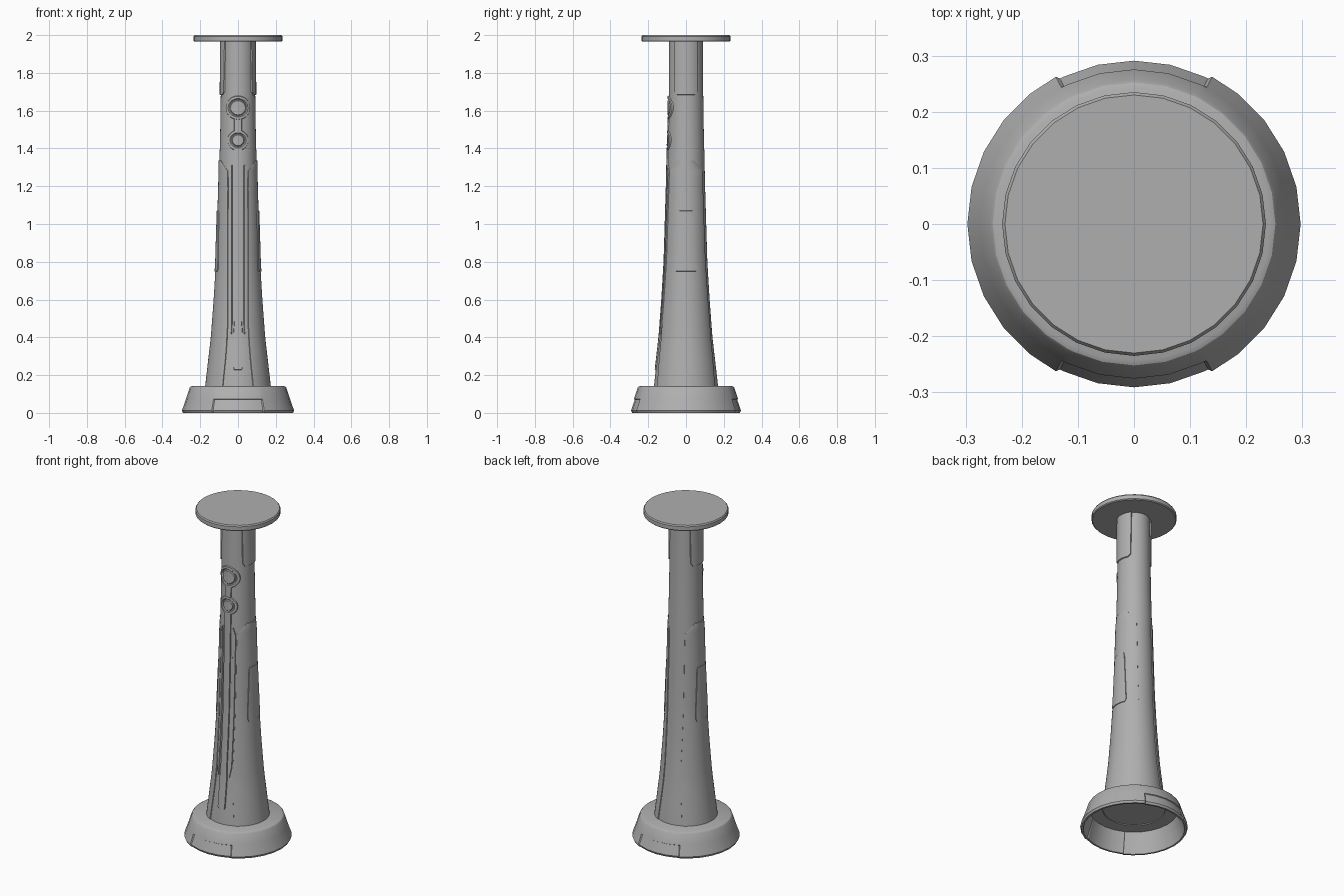
import bpy, bmesh
from math import sin, cos, asin, atan2, sqrt, pi, radians

if "Cube" in bpy.data.objects:
    bpy.data.objects.remove(bpy.data.objects["Cube"])

BODY = [(0.175 - .004, .12), (.170, .14), (.154, .28), (.140, .40), (.125, .60), (.113, .80),
        (.107, 1.0), (.101, 1.2), (.098, 1.34), (.094, 1.5), (.091, 1.7), (.089, 1.97)]

# One dark grey for the whole model
GREY = bpy.data.materials.new("dark_grey")
GREY.diffuse_color = (.43, .43, .43, 1)
GREY.use_nodes = True
GREY.node_tree.nodes["Principled BSDF"].inputs["Base Color"].default_value = GREY.diffuse_color


def body_r(z):
    """Column radius at height z."""
    for (r0, z0), (r1, z1) in zip(BODY, BODY[1:]):
        if z <= z1:
            return r0 + (r1 - r0) * (z - z0) / (z1 - z0)
    return BODY[-1][0]


def finish(name, bm):
    bmesh.ops.remove_doubles(bm, verts=bm.verts, dist=1e-5)
    bmesh.ops.recalc_face_normals(bm, faces=bm.faces)
    me = bpy.data.meshes.new(name)
    bm.to_mesh(me)
    bm.free()
    me.materials.append(GREY)
    ob = bpy.data.objects.new(name, me)
    bpy.context.collection.objects.link(ob)
    bpy.ops.object.select_all(action='DESELECT')
    ob.select_set(True)
    bpy.context.view_layer.objects.active = ob
    bpy.ops.object.shade_smooth_by_angle(angle=radians(25))
    return ob


def grid(bm, rows, wrap=False):
    """Skin a list of point rows with quads."""
    vs = [[bm.verts.new(p) for p in row] for row in rows]
    n = len(vs[0])
    for a, b in zip(vs, vs[1:]):
        for i in range(n if wrap else n - 1):
            j = (i + 1) % n
            bm.faces.new((a[i], a[j], b[j], b[i]))


def lathe(name, profile, seg, extra=()):
    """Revolve a profile; extra holds additional angles in degrees."""
    angles = sorted([2 * pi * i / seg for i in range(seg)] + [radians(a) for a in extra])
    bm = bmesh.new()
    grid(bm, [[(r * cos(a), r * sin(a), z) for a in angles] for r, z in profile], True)
    return finish(name, bm)


def on_body(u, z, lift, az=0, spread=0):
    """Point on the column, u sideways from the azimuth (0 = front)."""
    r = body_r(z)
    a = asin(max(-1, min(1, u / r))) - pi / 2 + az + spread / r
    return ((r + lift) * cos(a), (r + lift) * sin(a), z)


def strip(name, outline, lift, az=0, cols=10, bevel=.004):
    """Raised plate with sloped rims hugging the column; outline rows are (z, u0, u1)."""
    rows = []
    for (z0, a0, b0), (z1, a1, b1) in zip(outline, outline[1:]):
        n = max(1, round((z1 - z0) / .05))
        rows += [(z0 + (z1 - z0) * k / n, a0 + (a1 - a0) * k / n, b0 + (b1 - b0) * k / n)
                 for k in range(n)]
    rows.append(outline[-1])

    def line(row, dz=0):
        z, a, b = row
        pts = [on_body(a + (b - a) * (1 - cos(pi * k / cols)) / 2, z + dz,
                       -.003 if dz else lift, az) for k in range(cols + 1)]
        return ([on_body(a, z + dz, -.003, az, -bevel)] + pts
                + [on_body(b, z + dz, -.003, az, bevel)])
    bm = bmesh.new()
    grid(bm, [line(rows[0], -bevel)] + [line(r) for r in rows] + [line(rows[-1], bevel)])
    return finish(name, bm)


def dial(name, zc, ro, ri):
    """Ring with an inset button on the front of the column."""
    prof = [(ro + .002, -.003), (ro - .003, .006), (ri + .004, .006), (ri, .001),
            (ri - .004, .001), (ri - .008, .006), (ri * .4, .006), (.0005, .006)]
    bm = bmesh.new()
    grid(bm, [[on_body(r * cos(2 * pi * i / 32), zc + r * sin(2 * pi * i / 32), l)
               for i in range(32)] for r, l in prof], True)
    return finish(name, bm)


# Column and top plate
lathe("column", [(0, .125)] + [(BODY[0][0], .125)] + BODY[1:] + [(0, 1.97)], 64)
lathe("top_plate", [(0, 1.965), (.230, 1.965), (.235, 1.97), (.235, 1.993), (.230, 2), (0, 2)], 28)

# Hollow flared base with shallow cut-ins at front and back
base = lathe("base", [(0, .13), (.172, .13), (.172, .12), (.243, .12), (.28, 0), (.291, 0), (.297, .012),
                      (.2765, .07), (.2755, .073), (.257, .131), (.252, .138), (.243, .142), (0, .142)],
             28, [s + d for s in (90, 270) for d in (-28, -27, 27, 28)])
for v in base.data.vertices:
    side = atan2(abs(v.co.x), abs(v.co.y))
    if v.co.z < .0715 and v.co.xy.length > .2761 and side < radians(27.5):
        v.co.x *= .98
        v.co.y *= .98
base.data.update()
bpy.ops.object.shade_smooth_by_angle(angle=radians(25))


# Side cladding, leaving an open channel at the front and back
def clad(z, gap):
    w = sqrt(body_r(z) ** 2 - gap ** 2)
    return (z, -w, w)


cladding = [clad(z, g) for z, g in ((.14, .08), (.28, .066), (.42, .057), (.48, .053), (.6, .053),
                                    (.8, .053), (1.0, .053), (1.28, .053), (1.335, .088))]
for side, az in (("right", pi / 2), ("left", -pi / 2)):
    strip(side + "_cladding", cladding, .004, az, 24, .002)
    strip(side + "_hatch", [(.75, -.05, .05), (.765, -.055, .055), (1.055, -.038, .038),
                            (1.07, -.033, .033)], .008, az)
    strip(side + "_collar_plate", [(1.685, -.045, .045), (1.70, -.056, .056), (1.967, -.058, .058)],
          .006, az)

# Front rail, its flanking trims and the two dials
strip("front_rail", [(.23, -.018, .018), (.24, -.022, .022), (.42, -.022, .022), (.46, -.019, .019),
                     (1.395, -.019, .019)], .006)
for name, s in (("right_trim", 1), ("left_trim", -1)):
    strip(name, [(z, *sorted((s * a, s * b))) for z, a, b in
                 ((.42, .034, .036), (.48, .032, .046), (1.27, .032, .046), (1.31, .032, .034))],
          .006, bevel=.003)
strip("dial_link", [(1.49, -.018, .018), (1.565, -.018, .018)], .005)
dial("upper_dial", 1.615, .064, .045)
dial("lower_dial", 1.443, .055, .036)
